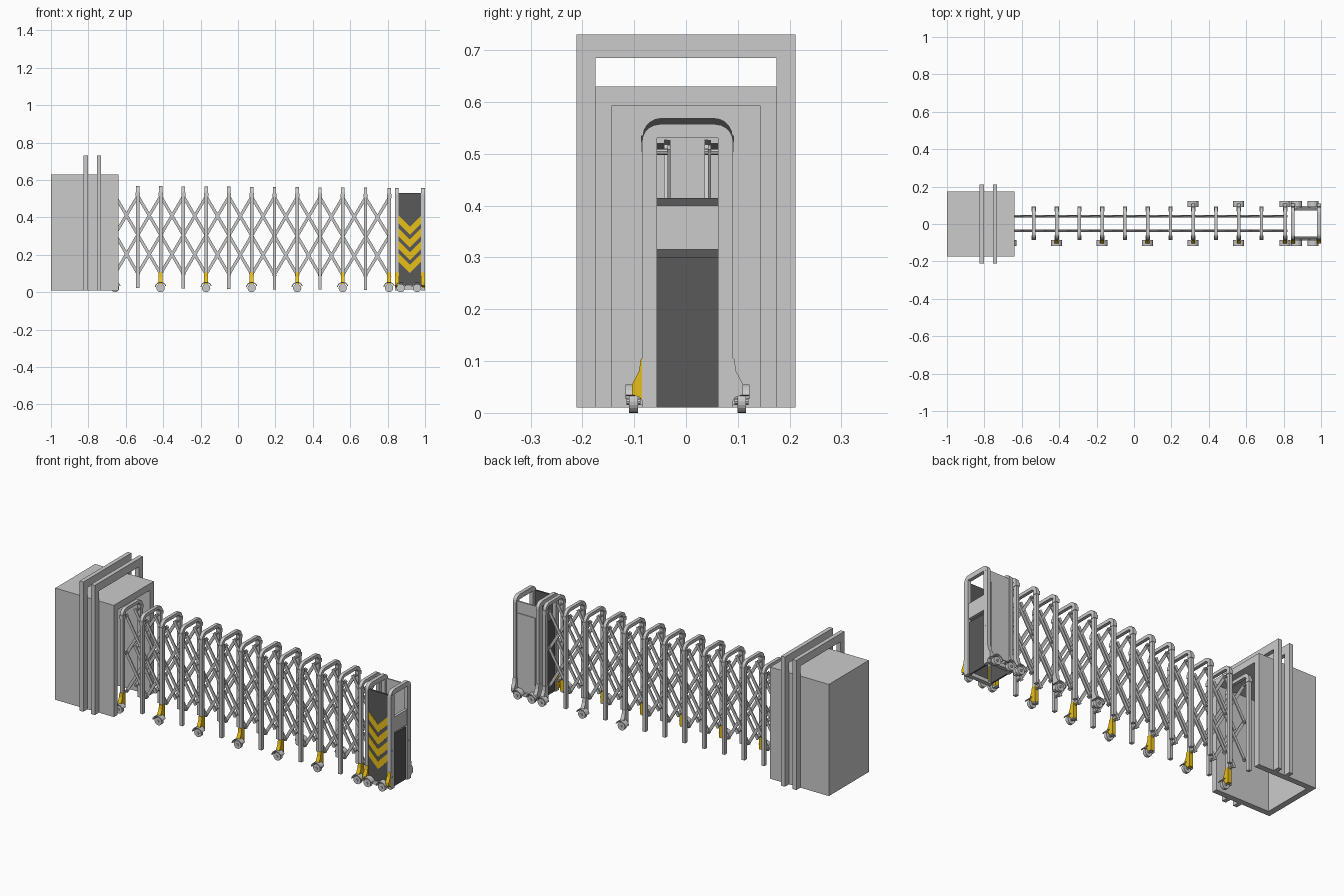
import bpy, bmesh, math
from mathutils import Vector

if "Cube" in bpy.data.objects:
    bpy.data.objects.remove(bpy.data.objects["Cube"])

CY = 0.003   # the gate runs slightly behind the centre line


def material(name, rgb):
    m = bpy.data.materials.new(name)
    m.diffuse_color = (*rgb, 1)
    m.use_nodes = True
    m.node_tree.nodes["Principled BSDF"].inputs["Base Color"].default_value = m.diffuse_color
    return m


YELLOW = material("warning_yellow", (0.8, 0.52, 0.01))
DARK = material("dark_panel", (0.1, 0.1, 0.1))


def prism(name, pts, axis, lo, hi, mat=None):
    """Extrude a 2D outline along an axis: x -> (y,z), y -> (x,z), z -> (x,y)."""
    def place(p, d):
        return {'x': (d, p[0], p[1]), 'y': (p[0], d, p[1]), 'z': (p[0], p[1], d)}[axis]
    bm = bmesh.new()
    a = [bm.verts.new(place(p, lo)) for p in pts]
    b = [bm.verts.new(place(p, hi)) for p in pts]
    bm.faces.new(a)
    bm.faces.new(b[::-1])
    n = len(pts)
    for i in range(n):
        j = (i + 1) % n
        bm.faces.new((a[j], a[i], b[i], b[j]))
    bmesh.ops.recalc_face_normals(bm, faces=bm.faces[:])
    me = bpy.data.meshes.new(name)
    bm.to_mesh(me)
    bm.free()
    ob = bpy.data.objects.new(name, me)
    bpy.context.collection.objects.link(ob)
    if mat:
        me.materials.append(mat)
    return ob


def box(name, x0, x1, y0, y1, z0, z1, mat=None):
    return prism(name, [(x0, y0), (x1, y0), (x1, y1), (x0, y1)], 'z', z0, z1, mat)


def circle(cx, cz, r, n=16, a0=0.0, a1=2 * math.pi, closed=True):
    m = n if closed else n - 1
    return [(cx + r * math.cos(a0 + (a1 - a0) * i / m),
             cz + r * math.sin(a0 + (a1 - a0) * i / m)) for i in range(n)]


def arch_path(cy, half, bottom, top, r):
    """Upside-down U from the right foot to the left foot."""
    if r <= 0:
        return [(cy + half, bottom), (cy + half, top), (cy - half, top), (cy - half, bottom)]
    right = circle(cy + half - r, top - r, r, 6, 0, math.pi / 2, False)
    left = circle(cy - half + r, top - r, r, 6, math.pi / 2, math.pi, False)
    return [(cy + half, bottom)] + right + left + [(cy - half, bottom)]


def arch(name, x0, x1, cy, half, bottom, top, r, t, r_in, t_top):
    outer = arch_path(cy, half, bottom, top, r)
    inner = arch_path(cy, half - t, bottom, top - t_top, r_in)
    return prism(name, outer + inner[::-1], 'x', x0, x1)


def caster(x, side, leg_x, mat):
    """Flared foot plus wheel and mudguard on one side of the gate."""
    foot = [(0.066, 0.105), (0.09, 0.105), (0.094, 0.08), (0.107, 0.055), (0.107, 0.035),
            (0.092, 0.03), (0.086, 0.02), (0.066, 0.02)]
    prism("caster_foot", [(CY + side * y, z) for y, z in foot], 'x',
          leg_x - 0.0105, leg_x + 0.0105, mat)
    ys = sorted((CY + side * 0.096, CY + side * 0.113))
    prism("caster_wheel", circle(x, 0.022, 0.022, 20), 'y', *ys)
    hub = sorted((CY + side * 0.088, CY + side * 0.118))
    prism("caster_axle", circle(x, 0.022, 0.007, 10), 'y', *hub)
    guard = circle(x, 0.024, 0.031, 9, 0.35, math.pi - 0.1, False)
    guard += circle(x, 0.024, 0.026, 9, 0.35, math.pi - 0.1, False)[::-1]
    gy = sorted((CY + side * 0.088, CY + side * 0.12))
    prism("caster_guard", guard, 'y', *gy)


# Housing: shell open at the gate end and underneath
for s in (-1, 1):
    y0, y1 = sorted((s * 0.143, s * 0.175))
    box("housing_side", -1.0, -0.64, y0, y1, 0.01, 0.63)
box("housing_back", -1.0, -0.967, -0.143, 0.143, 0.01, 0.593)
box("housing_roof", -1.0, -0.64, -0.143, 0.143, 0.593, 0.63)

# Two portal frames around the housing
for x in (-0.825, -0.755):
    arch("portal_frame", x, x + 0.023, 0, 0.211, 0.01, 0.73, 0, 0.036, 0, 0.045)

# Gate posts, sagging slightly to the right
posts = [-0.657 + 0.1217 * i for i in range(12)] + [0.808]


def sag(x):
    return -0.011 * (x + 0.657) / 1.465


for i, x in enumerate(posts):
    d = sag(x)
    arch("gate_post", x - 0.009, x + 0.009, CY, 0.087, 0.022 + d, 0.569 + d,
         0.036, 0.02, 0.018, 0.018)
    for s in (-1, 1):
        y0, y1 = sorted((CY + s * 0.064, CY + s * 0.0895))
        box("post_collar", x - 0.0115, x + 0.0115, y0, y1, 0.515 + d, 0.535 + d)
        # pivot pins joining the lattice to the post
        for z in (0.1, 0.31, 0.515):
            p0, p1 = sorted((CY + s * 0.033, CY + s * 0.07))
            prism("pivot_pin", circle(x, z + d, 0.006, 8), 'y', p0, p1)
    if i % 2 == 0:
        caster(x, -1, x, YELLOW)
        if i >= 8:
            caster(x, 1, x, None)

# Scissor lattice on both sides
ZT, ZM, ZB = 0.515, 0.31, 0.1


def bar(xa, za, xb, zb, y):
    a, b = Vector((xa, za + sag(xa))), Vector((xb, zb + sag(xb)))
    u = (b - a).normalized()
    n = Vector((-u.y, u.x)) * 0.008
    a, b = a - u * 0.01, b + u * 0.01
    prism("lattice_bar", [a - n, b - n, b + n, a + n], 'y', y, y + 0.006)


for s in (-1, 1):
    ya = CY + s * 0.039 - 0.006
    yb = ya + 0.006
    for i in range(len(posts) - 2):
        bar(posts[i], ZT, posts[i + 2], ZB, ya)
        bar(posts[i], ZB, posts[i + 2], ZT, yb)
    for e, m in ((1, 0), (-2, -1)):
        first, second = (yb, ya) if e == 1 else (ya, yb)
        bar(posts[e], ZT, posts[m], ZM, first)
        bar(posts[e], ZB, posts[m], ZM, second)

# Drive head: end arches, cross plate and end panels
for x in (0.839, 0.979):
    arch("head_arch", x, x + 0.02, CY, 0.088, 0.01, 0.557, 0.034, 0.029, 0, 0.027)
box("head_cross_plate", 0.981, 0.996, CY - 0.06, CY + 0.06, 0.315, 0.40)
box("head_lower_panel", 0.98, 0.988, CY - 0.06, CY + 0.06, 0.01, 0.30, DARK)
box("head_inner_panel", 0.845, 0.853, CY - 0.06, CY + 0.06, 0.01, 0.415, DARK)
for s in (-1, 1):
    for z in (0.075, 0.223, 0.53):
        prism("head_bolt", circle(CY + s * 0.073, z, 0.005, 10), 'x', 0.995, 1.0)
    caster(0.87, s, 0.849, YELLOW if s < 0 else None)
    caster(0.958, s, 0.988, YELLOW if s < 0 else None)
    # lower rail carrying the casters
    y0, y1 = sorted((CY + s * 0.07, CY + s * 0.092))
    box("head_base_rail", 0.855, 0.983, y0, y1, 0.015, 0.035)

# Side panels
box("head_front_panel", 0.857, 0.981, CY - 0.085, CY - 0.075, 0.03, 0.53, DARK)
box("head_back_panel", 0.857, 0.981, CY + 0.073, CY + 0.081, 0.03, 0.53)
box("back_panel_cover", 0.865, 0.973, CY + 0.081, CY + 0.085, 0.06, 0.465)

# Warning chevrons
cx, hw = 0.919, 0.06
for k in range(4):
    z = 0.41 - 0.068 * k
    prism("chevron", [(cx - hw, z), (cx, z - 0.06), (cx + hw, z), (cx + hw, z - 0.043),
                      (cx, z - 0.103), (cx - hw, z - 0.043)],
          'y', CY - 0.087, CY - 0.084, YELLOW)
